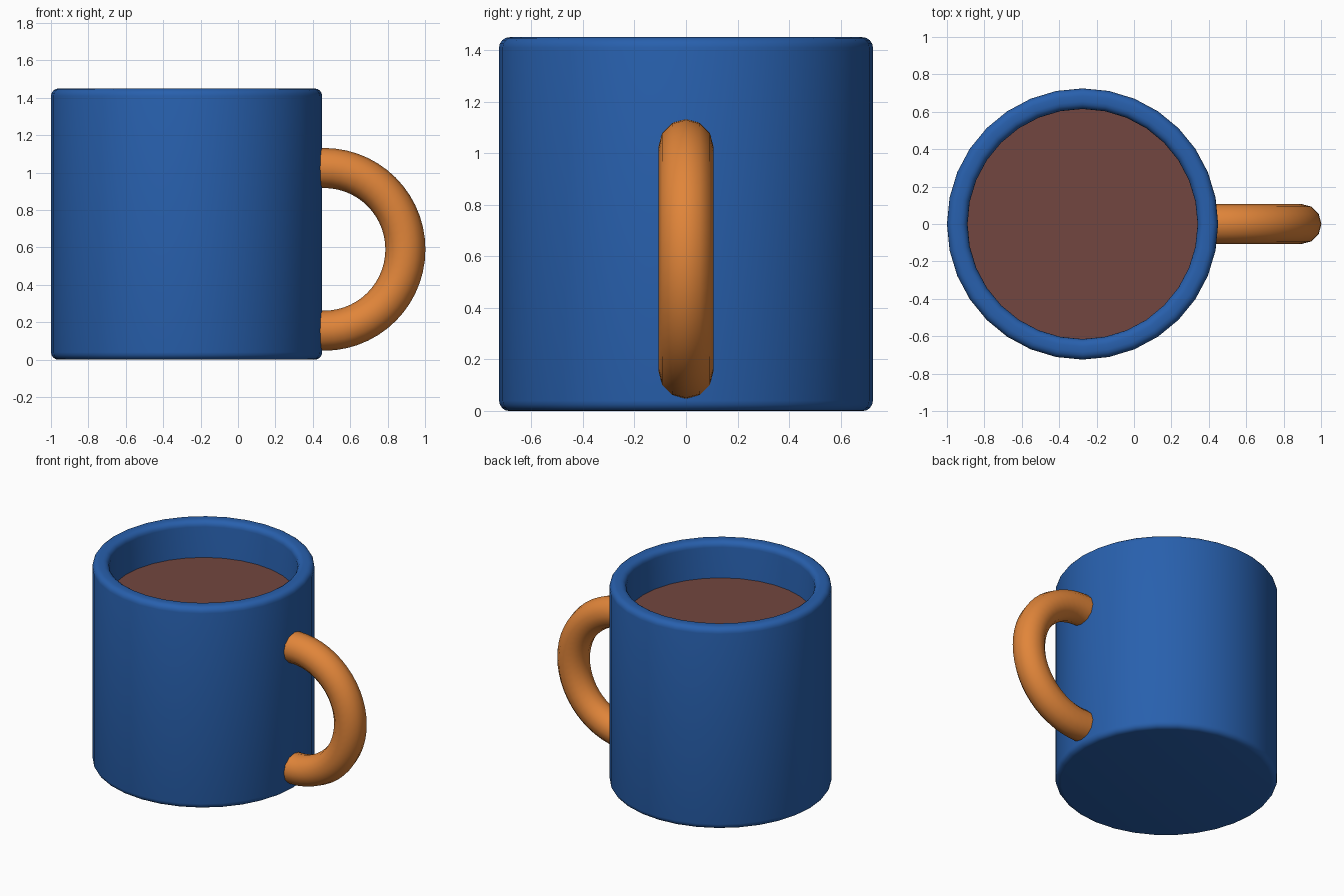
import bpy, bmesh, math
from mathutils import Vector

if "Cube" in bpy.data.objects:
    bpy.data.objects.remove(bpy.data.objects["Cube"])

CX, R, H, RI = -0.275, 0.725, 1.45, 0.615   # body centre, radius, height, inner radius
SIDES = 32


def material(name, color):
    m = bpy.data.materials.new(name)
    m.diffuse_color = (*color, 1)
    m.use_nodes = True
    m.node_tree.nodes["Principled BSDF"].inputs["Base Color"].default_value = m.diffuse_color
    return m


def finish(name, bm, mat):
    bmesh.ops.recalc_face_normals(bm, faces=bm.faces[:])
    me = bpy.data.meshes.new(name)
    bm.to_mesh(me)
    bm.free()
    ob = bpy.data.objects.new(name, me)
    bpy.context.collection.objects.link(ob)
    me.materials.append(mat)
    bpy.ops.object.select_all(action='DESELECT')
    ob.select_set(True)
    bpy.context.view_layer.objects.active = ob
    bpy.ops.object.shade_smooth_by_angle(angle=math.radians(40))
    return ob


def bridge(bm, a, b):
    n = len(a)
    for i in range(n):
        bm.faces.new((a[i], a[(i + 1) % n], b[(i + 1) % n], b[i]))


def corner(r, z, rad, start, end, n=4):
    # rounded profile corner about (r, z)
    for i in range(n + 1):
        t = math.radians(start + (end - start) * i / n)
        yield r + rad * math.cos(t), z + rad * math.sin(t)


def circle(r, z):
    return [(CX + r * math.cos(2 * math.pi * i / SIDES),
             r * math.sin(2 * math.pi * i / SIDES), z) for i in range(SIDES)]


blue = material("blue_glaze", (0.021, 0.117, 0.42))
orange = material("orange_glaze", (0.75, 0.235, 0.042))
brown = material("brown_drink", (0.17, 0.061, 0.05))

# Cup body: rounded lathe profile from the base, over the rim, down to the inner floor
b = 0.04
profile = [*corner(R - b, b, b, -90, 0), *corner(R - b, H - b, b, 0, 90),
           *corner(RI + b, H - b, b, 90, 180), (RI, 0.11)]
bm = bmesh.new()
rings = [[bm.verts.new(p) for p in circle(r, z)] for r, z in profile]
for lo, hi in zip(rings, rings[1:]):
    bridge(bm, lo, hi)
bm.faces.new(rings[0][::-1])
bm.faces.new(rings[-1])
finish("cup_body", bm, blue)

# Drink surface
bm = bmesh.new()
bm.faces.new([bm.verts.new(p) for p in circle(RI, 1.19)])
finish("drink", bm, brown)

# Handle: half ring whose ends run into the wall
HX, HZ, MAJOR, TUBE, STEPS = 0.46, 0.59, 0.435, 0.107, 28
path = [(HX - 0.06, -90)] + [(HX, -90 + 180 * i / STEPS) for i in range(STEPS + 1)] + [(HX - 0.06, 90)]
bm = bmesh.new()
rings = []
for x, deg in path:
    t = math.radians(deg)
    out = Vector((math.cos(t), 0, math.sin(t)))
    mid = Vector((x, 0, HZ)) + out * MAJOR
    rings.append([bm.verts.new(mid + out * TUBE * math.cos(k * math.pi / 6)
                               + Vector((0, TUBE * math.sin(k * math.pi / 6), 0))) for k in range(12)])
for lo, hi in zip(rings, rings[1:]):
    bridge(bm, lo, hi)
bm.faces.new(rings[0])
bm.faces.new(rings[-1])
finish("handle", bm, orange)
